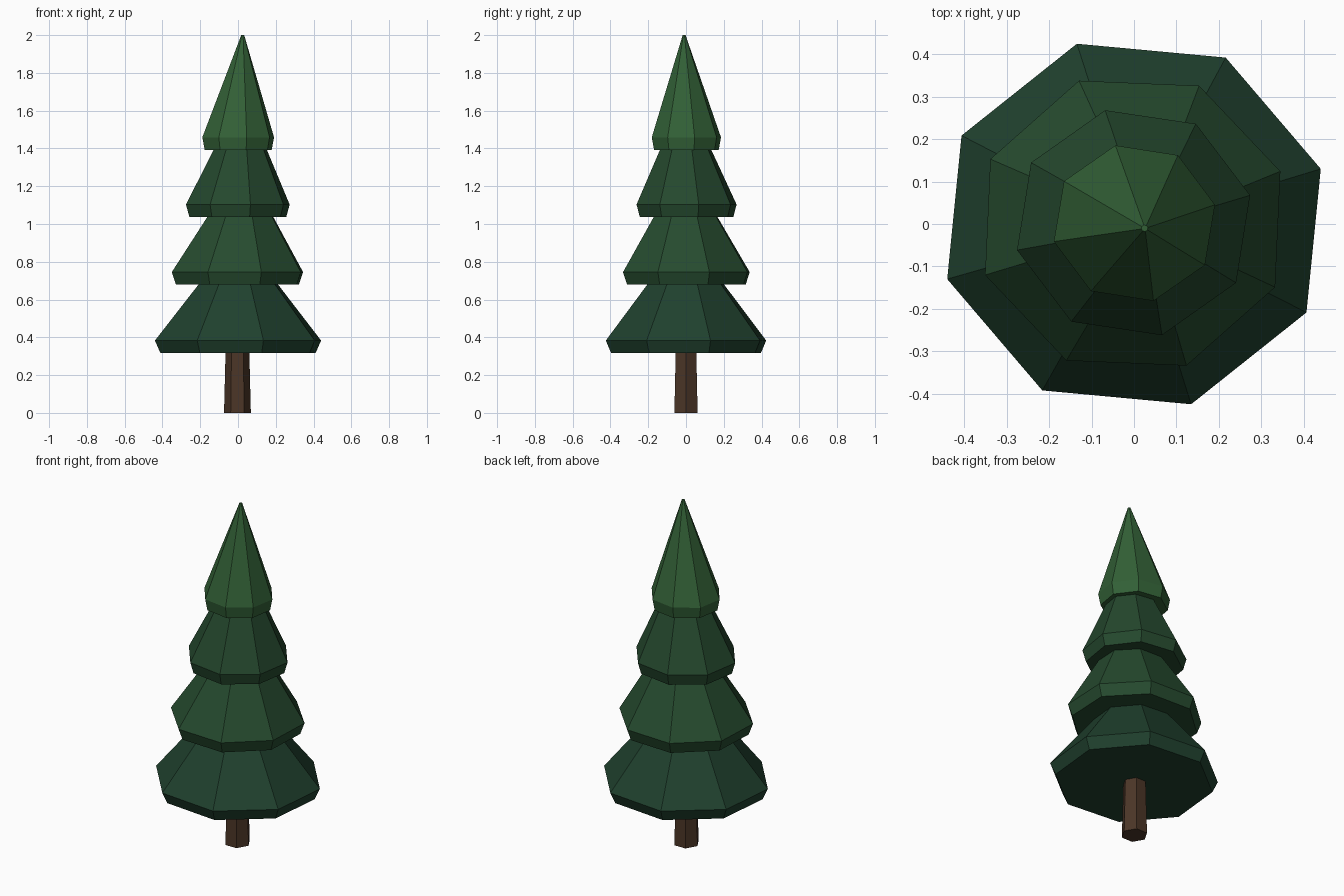
import bpy, bmesh
from math import cos, sin, radians

if "Cube" in bpy.data.objects:
    bpy.data.objects.remove(bpy.data.objects["Cube"])


def material(name, rgb):
    m = bpy.data.materials.new(name)
    m.diffuse_color = (*rgb, 1)
    m.use_nodes = True
    m.node_tree.nodes["Principled BSDF"].inputs["Base Color"].default_value = m.diffuse_color
    return m


def stack(name, sides, turn, rings, mat, squash=1.0):
    """Closed flat-faced solid through rings of (x, y, z, radius)."""
    bm = bmesh.new()
    loops = []
    for x, y, z, r in rings:
        angles = [radians(turn + 360 * i / sides) for i in range(sides)]
        loops.append([bm.verts.new((x + r * cos(a), y + r * sin(a) * squash, z))
                      for a in angles])
    for low, high in zip(loops, loops[1:]):
        for i in range(sides):
            j = (i + 1) % sides
            bm.faces.new((low[i], low[j], high[j], high[i]))
    bm.faces.new(loops[0][::-1])
    bm.faces.new(loops[-1])
    mesh = bpy.data.meshes.new(name)
    bm.to_mesh(mesh)
    bm.free()
    mesh.materials.append(mat)
    obj = bpy.data.objects.new(name, mesh)
    bpy.context.collection.objects.link(obj)
    return obj


# Trunk: tapered hexagonal post
stack("trunk", 6, 0, [(-0.003, 0, 0, 0.071), (-0.003, 0, 0.40, 0.061)],
      material("bark", (0.07, 0.036, 0.02)))

# Foliage tiers: turn, centre, rim radius, bottom z, rim z, top (x, y, z, radius), colour
tiers = [
    ("bottom_tier", 17, (0, 0), 0.46, 0.318, 0.383,
     (0.002, -0.002, 0.76, 0.155), (0.014, 0.052, 0.027)),
    ("lower_middle_tier", 20, (-0.003, 0.002), 0.37, 0.679, 0.745,
     (0.016, -0.003, 1.11, 0.14), (0.019, 0.070, 0.028)),
    ("upper_middle_tier", 13.7, (-0.001, 0.003), 0.2825, 1.038, 1.103,
     (0.015, -0.003, 1.46, 0.113), (0.018, 0.065, 0.027)),
    ("top_tier", 13.3, (0.001, 0.002), 0.195, 1.393, 1.459,
     (0.025, -0.01, 2.0, 0.008), (0.032, 0.118, 0.037)),
]
for name, turn, (x, y), r, z0, z1, top, rgb in tiers:
    stack(name, 8, turn, [(x, y, z0, r * 0.935), (x, y, z1, r), top],
          material(name + "_green", rgb), squash=0.965)
